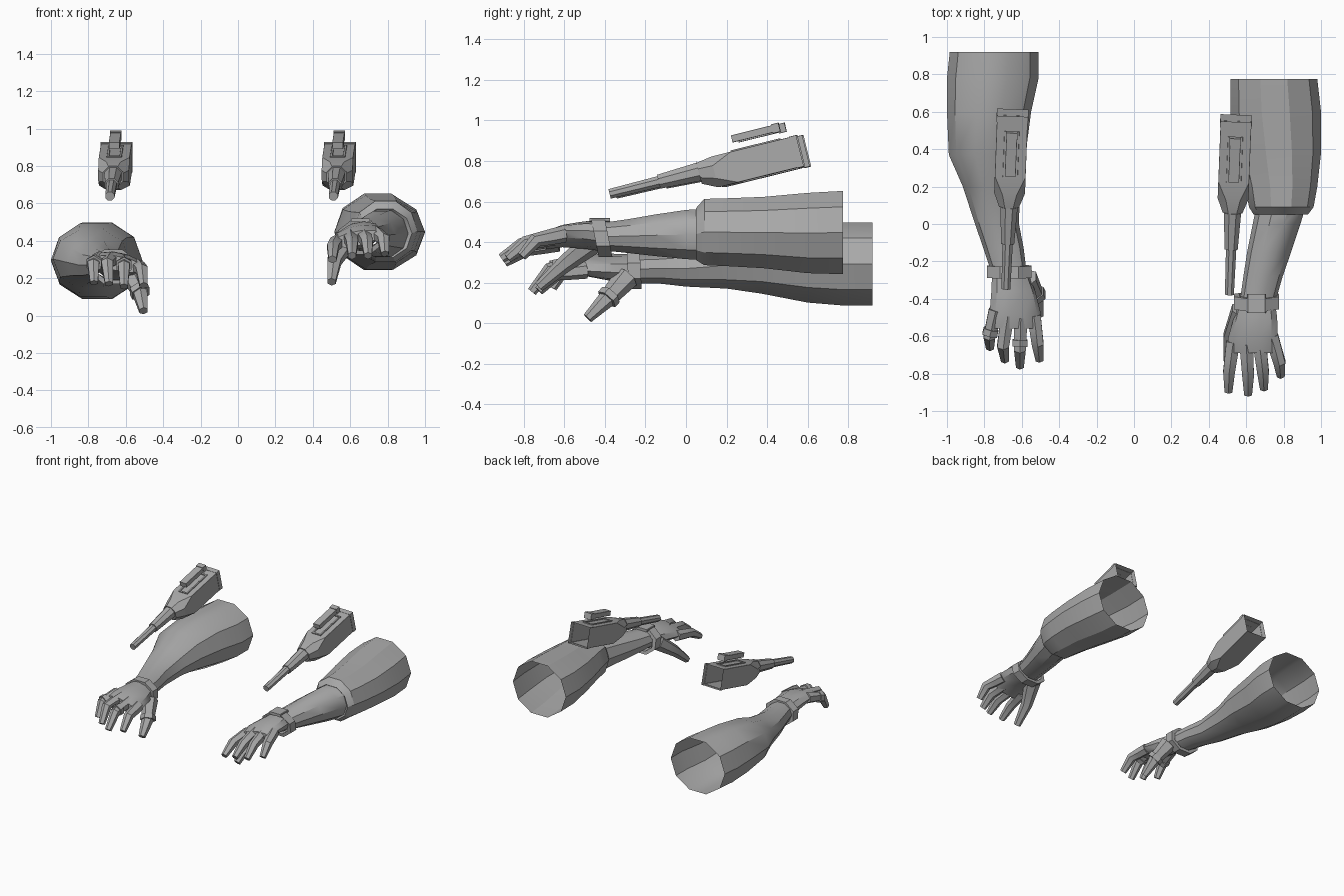
import bpy, bmesh, math
from mathutils import Vector, Matrix

if "Cube" in bpy.data.objects:
    bpy.data.objects.remove(bpy.data.objects["Cube"])

grey = bpy.data.materials.new("plain_grey")
grey.diffuse_color = (0.4, 0.4, 0.4, 1)
grey.use_nodes = True
grey.node_tree.nodes["Principled BSDF"].inputs["Base Color"].default_value = grey.diffuse_color


def make(name, rings, cap_start=False, cap_end=False, closed=False, angle=35, matrix=None):
    """Skin a list of equal rings of points into one object."""
    bm = bmesh.new()
    vs = [[bm.verts.new(p) for p in ring] for ring in rings]
    n = len(vs[0])
    pairs = list(zip(vs, vs[1:])) + ([(vs[-1], vs[0])] if closed else [])
    for a, b in pairs:
        for i in range(n):
            j = (i + 1) % n
            bm.faces.new((a[i], a[j], b[j], b[i]))
    if cap_start:
        bm.faces.new(vs[0][::-1])
    if cap_end:
        bm.faces.new(vs[-1])
    bmesh.ops.recalc_face_normals(bm, faces=bm.faces)
    if matrix:
        bm.transform(matrix)
    me = bpy.data.meshes.new(name)
    bm.to_mesh(me)
    bm.free()
    me.materials.append(grey)
    me.polygons.foreach_set("use_smooth", [True] * len(me.polygons))
    me.set_sharp_from_angle(angle=math.radians(angle))
    ob = bpy.data.objects.new(name, me)
    bpy.context.collection.objects.link(ob)
    return ob


def ring_xz(x, y, z, rx, rz, n=10, roll=0.0, tilt=0.0, phase=0.0):
    """Ellipse facing along y, with roll about y and a lean of y by height."""
    pts = []
    for i in range(n):
        a = 2 * math.pi * i / n + phase
        u, w = rx * math.cos(a), rz * math.sin(a)
        dx = u * math.cos(roll) - w * math.sin(roll)
        dz = u * math.sin(roll) + w * math.cos(roll)
        pts.append((x + dx, y + tilt * dz, z + dz))
    return pts


def limb(name, spans, **kw):
    """Spans give y, left x, right x, bottom z, top z."""
    rings = [ring_xz((a + b) / 2, y, (c + d) / 2, (b - a) / 2, (d - c) / 2 * 1.04)
             for y, a, b, c, d in spans]
    return make(name, rings, **kw)


def frame_ring(p, t, r, n=6, squash=1.0):
    """Ring of points square to direction t."""
    t = t.normalized()
    side = (Vector((1, 0, 0)) - t * t.x).normalized()
    up = t.cross(side)
    return [p + side * r * math.cos(a) + up * r * squash * math.sin(a)
            for a in (2 * math.pi * (i + 0.5) / n for i in range(n))]


def finger(name, path, radii):
    p = [Vector(q) for q in path]
    p.insert(1, p[0].lerp(p[1], 0.5))
    radii = [radii[0], (radii[0] + radii[1]) / 2, radii[1], radii[2]]
    rings = []
    for i, q in enumerate(p):
        t = p[min(i + 1, len(p) - 1)] - p[max(i - 1, 0)]
        rings.append(frame_ring(q, t, radii[i]))
    make(name, rings, True, True)


def finger_band(name, a, b, f, r, width=0.035):
    """Small ring around the segment from a to b."""
    a, b = Vector(a), Vector(b)
    t = (b - a).normalized()
    c = a.lerp(b, f)
    make(name, [frame_ring(c + t * s * width / 2, t, q)
                for s, q in ((-1, r * 0.7), (-1, r), (1, r), (1, r * 0.7))], closed=True)


def wrist_band(name, x, y, z, rx, rz, half, tilt):
    make(name, [ring_xz(x, y + s * half, z, rx * k, rz * k, 8, 0, tilt, math.pi / 8)
                for s, k in ((-1, 0.8), (-1, 1.06), (1, 1.06), (1, 0.8))], closed=True)


# left arm: sleeve flowing into forearm
limb("left_arm", [
    (0.92, -0.985, -0.51, 0.085, 0.5), (0.78, -1.0, -0.51, 0.085, 0.5),
    (0.6, -1.0, -0.55, 0.1, 0.495), (0.37, -0.99, -0.58, 0.145, 0.46),
    (0.2, -0.915, -0.61, 0.17, 0.4), (0.0, -0.85, -0.615, 0.18, 0.36),
    (-0.13, -0.805, -0.59, 0.195, 0.345), (-0.25, -0.765, -0.575, 0.195, 0.34)])

# right arm: wide sleeve with a folded rim, and a forearm coming out of it
limb("right_sleeve", [
    (0.775, 0.515, 0.98, 0.24, 0.655), (0.6, 0.515, 1.0, 0.245, 0.645),
    (0.38, 0.55, 1.0, 0.27, 0.625), (0.2, 0.595, 0.98, 0.28, 0.618),
    (0.09, 0.615, 0.96, 0.285, 0.615), (0.05, 0.64, 0.93, 0.31, 0.57),
    (0.07, 0.665, 0.905, 0.325, 0.555)], angle=28)
limb("right_forearm", [
    (0.1, 0.655, 0.92, 0.31, 0.567), (0.0, 0.635, 0.89, 0.315, 0.56),
    (-0.15, 0.605, 0.84, 0.33, 0.538), (-0.28, 0.585, 0.795, 0.345, 0.515),
    (-0.42, 0.565, 0.755, 0.36, 0.495)])

# palms
for name, roll, secs in (
    ("left_palm", -0.2, [(-0.665, -0.25, 0.265, 0.095, 0.075), (-0.645, -0.36, 0.275, 0.12, 0.065),
                         (-0.635, -0.48, 0.285, 0.14, 0.05), (-0.63, -0.56, 0.275, 0.135, 0.04)]),
    ("right_palm", 0.2, [(0.658, -0.40, 0.43, 0.095, 0.075), (0.65, -0.5, 0.435, 0.118, 0.065),
                         (0.635, -0.61, 0.43, 0.135, 0.05), (0.63, -0.69, 0.41, 0.132, 0.04)])):
    make(name, [ring_xz(*s, 10, roll) for s in secs], True, True)

# fingers, each as base, knuckle and tip
left = {
    "little": [(-0.74, -0.46, 0.305), (-0.773, -0.60, 0.275), (-0.77, -0.66, 0.175)],
    "ring": [(-0.675, -0.49, 0.30), (-0.70, -0.65, 0.28), (-0.69, -0.727, 0.17)],
    "middle": [(-0.605, -0.50, 0.285), (-0.61, -0.67, 0.265), (-0.61, -0.76, 0.155)],
    "index": [(-0.535, -0.49, 0.262), (-0.515, -0.64, 0.245), (-0.505, -0.725, 0.16)]}
right = {
    "little": [(0.735, -0.60, 0.44), (0.778, -0.74, 0.41), (0.785, -0.81, 0.33)],
    "ring": [(0.67, -0.63, 0.43), (0.69, -0.79, 0.395), (0.695, -0.88, 0.32)],
    "middle": [(0.60, -0.64, 0.42), (0.61, -0.81, 0.385), (0.61, -0.91, 0.32)],
    "index": [(0.53, -0.63, 0.395), (0.508, -0.79, 0.365), (0.505, -0.895, 0.30)]}
for side, hand in (("left", left), ("right", right)):
    for part, path in hand.items():
        finger(f"{side}_{part}_finger", path, (0.042, 0.036, 0.024))
left_thumb = [(-0.575, -0.29, 0.23), (-0.525, -0.38, 0.13), (-0.505, -0.485, 0.025)]
right_thumb = [(0.575, -0.46, 0.40), (0.515, -0.60, 0.29), (0.5, -0.725, 0.18)]
finger("left_thumb", left_thumb, (0.062, 0.046, 0.026))
finger("right_thumb", right_thumb, (0.06, 0.042, 0.026))

# bands on fingers and wrists
finger_band("little_finger_band", *left["little"][:2], 0.85, 0.046)
finger_band("middle_finger_band", *left["middle"][:2], 0.8, 0.046)
finger_band("thumb_band", *left_thumb[:2], 1.0, 0.057)
wrist_band("left_wrist_band", -0.667, -0.255, 0.26, 0.122, 0.094, 0.032, -0.05)
wrist_band("right_wrist_band", 0.655, -0.415, 0.418, 0.122, 0.094, 0.034, -0.2)


def rect(y, w, h, z=0.0, c=0.001):
    """Rectangle facing along y with cut corners."""
    w, h = w / 2, h / 2
    return [(x, y, z + q) for x, q in (
        (w, -h + c), (w, h - c), (w - c, h), (-w + c, h),
        (-w, h - c), (-w, -h + c), (-w + c, -h), (w - c, -h))]


def disc(y, r, z=0.02):
    return ring_xz(0, y, z, r, r, 8, phase=-math.pi / 8)


def launcher(side, loc):
    m = (Matrix.Translation(loc) @ Matrix.Rotation(math.radians(-2.2), 4, 'Z')
         @ Matrix.Rotation(math.radians(13.9), 4, 'X'))
    # stepped barrel
    make(side + "_barrel", [disc(-0.53, 0.026), disc(-0.28, 0.03), disc(-0.28, 0.038),
                            disc(-0.076, 0.05), disc(-0.076, 0.057)], True, True, matrix=m)
    # boxy housing, open at the back, with a tapered nose
    make(side + "_housing", [disc(-0.076, 0.058, 0.012), rect(0, 0.165, 0.155, 0, 0.045),
                             rect(0.1, 0.165, 0.155), rect(0.4, 0.165, 0.155),
                             rect(0.4, 0.17, 0.16), rect(0.435, 0.17, 0.16)], True, angle=15, matrix=m)
    # raised frame on top of the housing
    for y, w, d in ((0.1, 0.08, 0.012), (0.34, 0.08, 0.012)):
        make(side + "_frame_end", [rect(y, w, 0.008, 0.08), rect(y + d, w, 0.008, 0.08)],
             True, True, angle=15, matrix=m)
    for x in (-0.034, 0.034):
        make(side + "_frame_rail", [[(p[0] + x, p[1], p[2]) for p in rect(y, 0.012, 0.008, 0.08)]
                                    for y in (0.1, 0.352)], True, True, angle=15, matrix=m)
    # bar held above the frame, with a step at its back
    make(side + "_top_bar", [rect(0.12, 0.058, 0.036, 0.138), rect(0.325, 0.058, 0.036, 0.138),
                             rect(0.325, 0.062, 0.046, 0.138), rect(0.362, 0.062, 0.046, 0.138)],
         True, True, angle=15, matrix=m)


launcher("left", Vector((-0.665, 0.173, 0.746)))
launcher("right", Vector((0.53, 0.143, 0.746)))

# plate on the right wrist band
make("wrist_plate", [rect(y, 0.1, 0.02, 0, 0.004) for y in (-0.05, 0.05)], True, True, angle=15,
     matrix=Matrix.Translation((0.655, -0.425, 0.51)))
